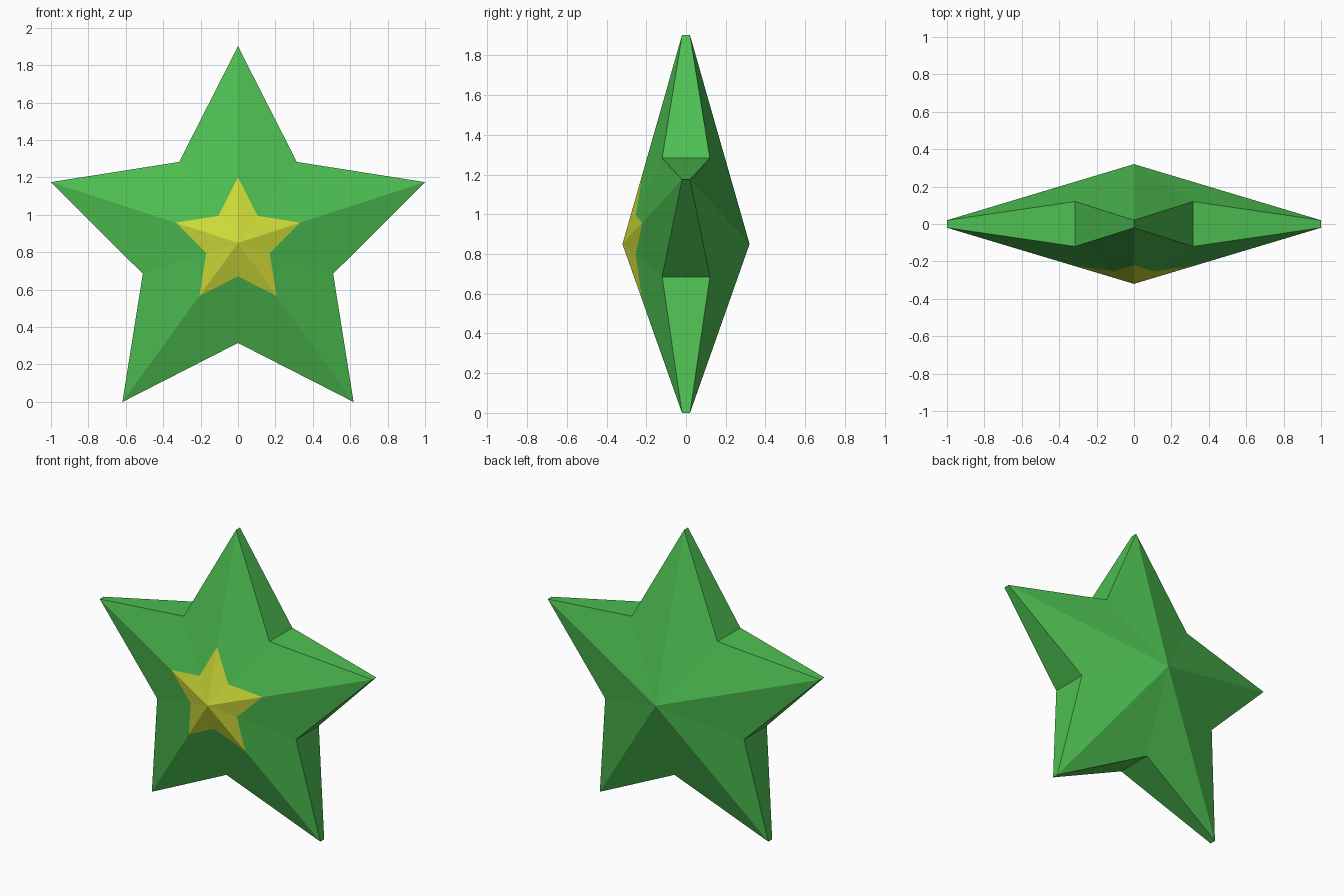
import bpy
import bmesh
from math import sin, cos, pi
from mathutils import Vector

cube = bpy.data.objects.get("Cube")
if cube:
    bpy.data.objects.remove(cube, do_unlink=True)

CENTRE_Z = 0.85
OUTER, INNER = 1.0515, 0.535      # tip and notch radii
APEX, TIP, NOTCH = 0.32, 0.02, 0.12  # half depths
EMBLEM = 1 / 3                    # emblem size relative to the star


def make_material(name, colour):
    mat = bpy.data.materials.new(name)
    mat.use_nodes = True
    mat.diffuse_color = (*colour, 1)
    mat.node_tree.nodes["Principled BSDF"].inputs["Base Color"].default_value = (*colour, 1)
    return mat


def star_ring(bm, side, scale=1.0):
    """Ten verts on the slopes between the rim and the apex on one side."""
    ring = []
    for i in range(10):
        radius, depth = (OUTER, TIP) if i % 2 == 0 else (INNER, NOTCH)
        a = i * pi / 5
        rim = Vector((radius * sin(a), side * depth, radius * cos(a)))
        apex = Vector((0, side * APEX, 0))
        ring.append(bm.verts.new(apex.lerp(rim, scale) + Vector((0, 0, CENTRE_Z))))
    return ring


def fan(bm, ring, side, index):
    apex = bm.verts.new((0, side * APEX, CENTRE_Z))
    for i in range(10):
        bm.faces.new((apex, ring[i], ring[(i + 1) % 10])).material_index = index


def bridge(bm, a, b):
    for i in range(10):
        j = (i + 1) % 10
        bm.faces.new((a[i], a[j], b[j], b[i]))


bm = bmesh.new()
emblem = star_ring(bm, -1, EMBLEM)
front = star_ring(bm, -1)
back = star_ring(bm, 1)
fan(bm, emblem, -1, 1)     # yellow emblem on the front
bridge(bm, emblem, front)  # front slopes
bridge(bm, front, back)    # rim
fan(bm, back, 1, 0)        # back slopes
bmesh.ops.recalc_face_normals(bm, faces=bm.faces)

mesh = bpy.data.meshes.new("star")
bm.to_mesh(mesh)
bm.free()
mesh.materials.append(make_material("green", (0.075, 0.52, 0.083)))
mesh.materials.append(make_material("yellow", (0.63, 0.71, 0.04)))
star = bpy.data.objects.new("star", mesh)
bpy.context.collection.objects.link(star)
